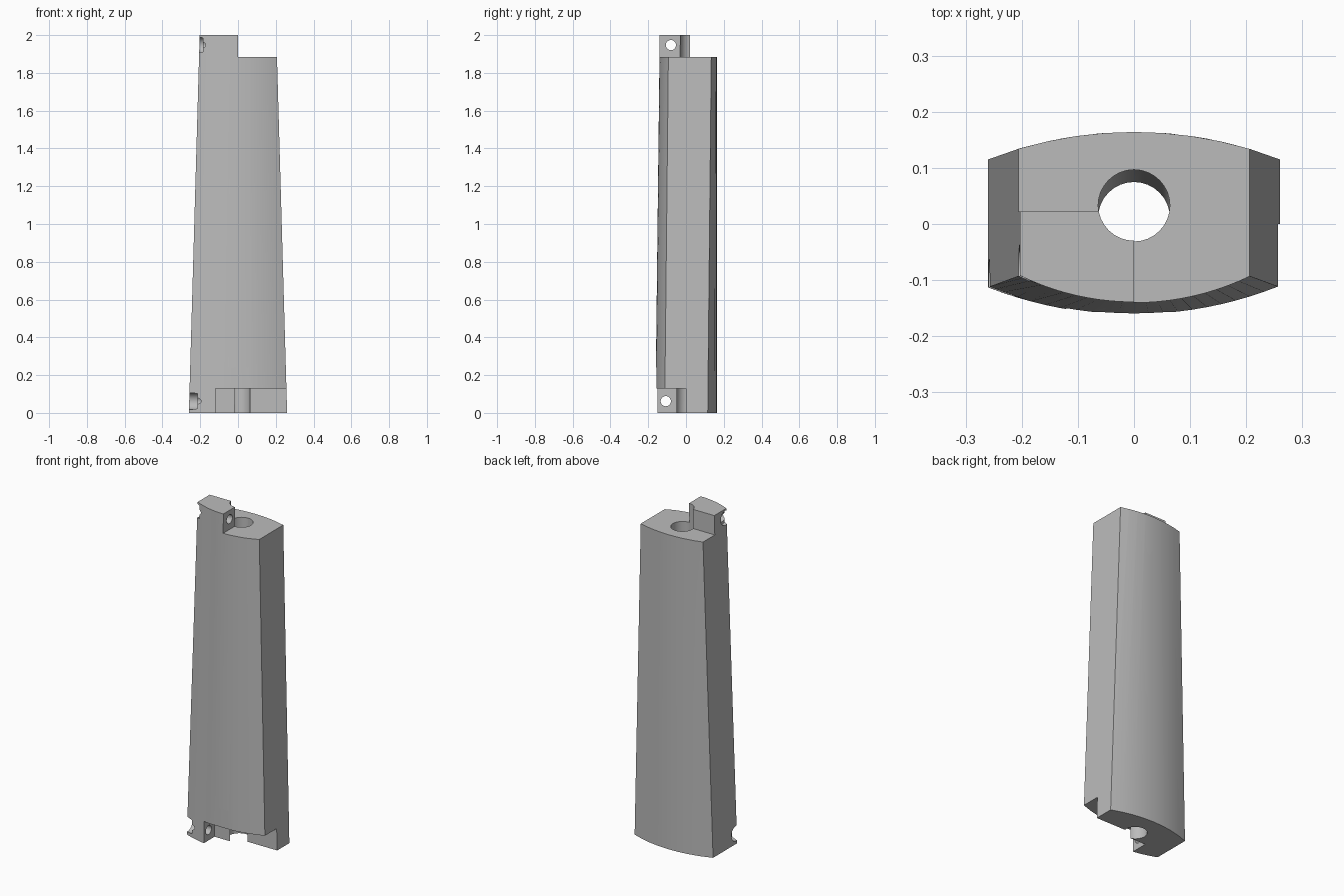
import bpy, bmesh, math
from mathutils import Vector

default = bpy.data.objects.get("Cube")
if default:
    bpy.data.objects.remove(default, do_unlink=True)

grey = bpy.data.materials.new("plain grey")
grey.use_nodes = True
colour = (0.5, 0.5, 0.5, 1)
grey.diffuse_color = colour
grey.node_tree.nodes["Principled BSDF"].inputs["Base Color"].default_value = colour


def make_object(name, bm):
    bmesh.ops.recalc_face_normals(bm, faces=bm.faces[:])
    mesh = bpy.data.meshes.new(name)
    bm.to_mesh(mesh)
    bm.free()
    mesh.materials.append(grey)
    obj = bpy.data.objects.new(name, mesh)
    bpy.context.scene.collection.objects.link(obj)
    return obj


def box(name, low, high):
    bm = bmesh.new()
    bmesh.ops.create_cube(bm, size=1)
    for v in bm.verts:
        v.co = Vector([l + (c + 0.5) * (h - l) for c, l, h in zip(v.co, low, high)])
    return make_object(name, bm)


def rod(name, start, end, radius, sides=32):
    start, end = Vector(start), Vector(end)
    axis = end - start
    bm = bmesh.new()
    bmesh.ops.create_cone(bm, cap_ends=True, segments=sides, radius1=radius,
                          radius2=radius, depth=axis.length)
    turn = axis.to_track_quat('Z', 'Y').to_matrix().to_4x4()
    bmesh.ops.transform(bm, matrix=turn, verts=bm.verts[:])
    bmesh.ops.translate(bm, vec=(start + end) / 2, verts=bm.verts[:])
    return make_object(name, bm)


def arc(half, middle, edge, count):
    """Points of a circular arc from -half to +half, bulging to middle."""
    sag = abs(middle - edge)
    radius = (half * half + sag * sag) / (2 * sag)
    sign = 1 if middle > edge else -1
    reach = math.asin(half / radius)
    points = []
    for i in range(count + 1):
        a = reach * (2 * i / count - 1)
        points.append((radius * math.sin(a), middle - sign * radius * (1 - math.cos(a))))
    return points


def volume(mesh):
    bm = bmesh.new()
    bm.from_mesh(mesh)
    result = bm.calc_volume()
    bm.free()
    return result


def carve(obj, cutter):
    """Subtract the cutter, taking the first solver that gives a sound solid."""
    before = volume(obj.data)
    cut = obj.modifiers.new("cut", 'BOOLEAN')
    cut.operation = 'DIFFERENCE'
    cut.object = cutter
    for solver in ('EXACT', 'MANIFOLD', 'FLOAT'):
        cut.solver = solver
        bpy.context.view_layer.update()
        graph = bpy.context.evaluated_depsgraph_get()
        mesh = bpy.data.meshes.new_from_object(obj.evaluated_get(graph))
        if 0.8 < volume(mesh) / before < 0.99999:
            obj.data = mesh
            break
    obj.modifiers.remove(cut)
    bpy.data.objects.remove(cutter, do_unlink=True)


# Tapered body lofted between two barrel-shaped sections
bm = bmesh.new()
rings = []
for z, half, front, front_edge, back_edge in ((0, 0.26, -0.162, -0.113, 0.115),
                                              (2, 0.203, -0.139, -0.092, 0.135)):
    outline = arc(half, front, front_edge, 20) + arc(half, 0.164, back_edge, 8)[::-1]
    rings.append([bm.verts.new((x, y, z)) for x, y in outline])
bottom, top = rings
for i in range(len(bottom)):
    j = (i + 1) % len(bottom)
    bm.faces.new((bottom[i], bottom[j], top[j], top[i]))
bm.faces.new(bottom[::-1])
bm.faces.new(top)
body = make_object("tapered_body", bm)

# Top tenon, bottom notch and front flat
carve(body, box("top_left_cutter", (0, -1, 1.885), (1, 1, 3)))
carve(body, box("top_back_cutter", (-1, 0.022, 1.885), (0.5, 1.1, 3.1)))
carve(body, box("notch_front_cutter", (-0.12, -1, -1), (1, -0.05, 0.13)))
carve(body, box("notch_back_cutter", (-0.017, -1.1, -1.1), (1.1, 0, 0.13)))
carve(body, box("front_flat_cutter", (-1, -1, -1), (1, -0.157, 0.24)))

# Long bore, leaning with the front
carve(body, rod("bore_cutter", (0, 0.005, -0.5), (0, 0.04, 2.5), 0.064))

# Screw holes with counterbores on the right side
for y, z, inner, seat, wide in ((-0.08, 1.947, 0.1, -0.185, 0.043),
                                (-0.107, 0.062, -0.05, -0.215, 0.045)):
    carve(body, rod("screw_cutter", (-0.5, y, z), (inner, y, z), 0.027))
    carve(body, rod("counterbore_cutter", (-0.5, y, z), (seat, y, z), wide))

body.data.shade_smooth()
body.data.set_sharp_from_angle(angle=math.radians(20))
